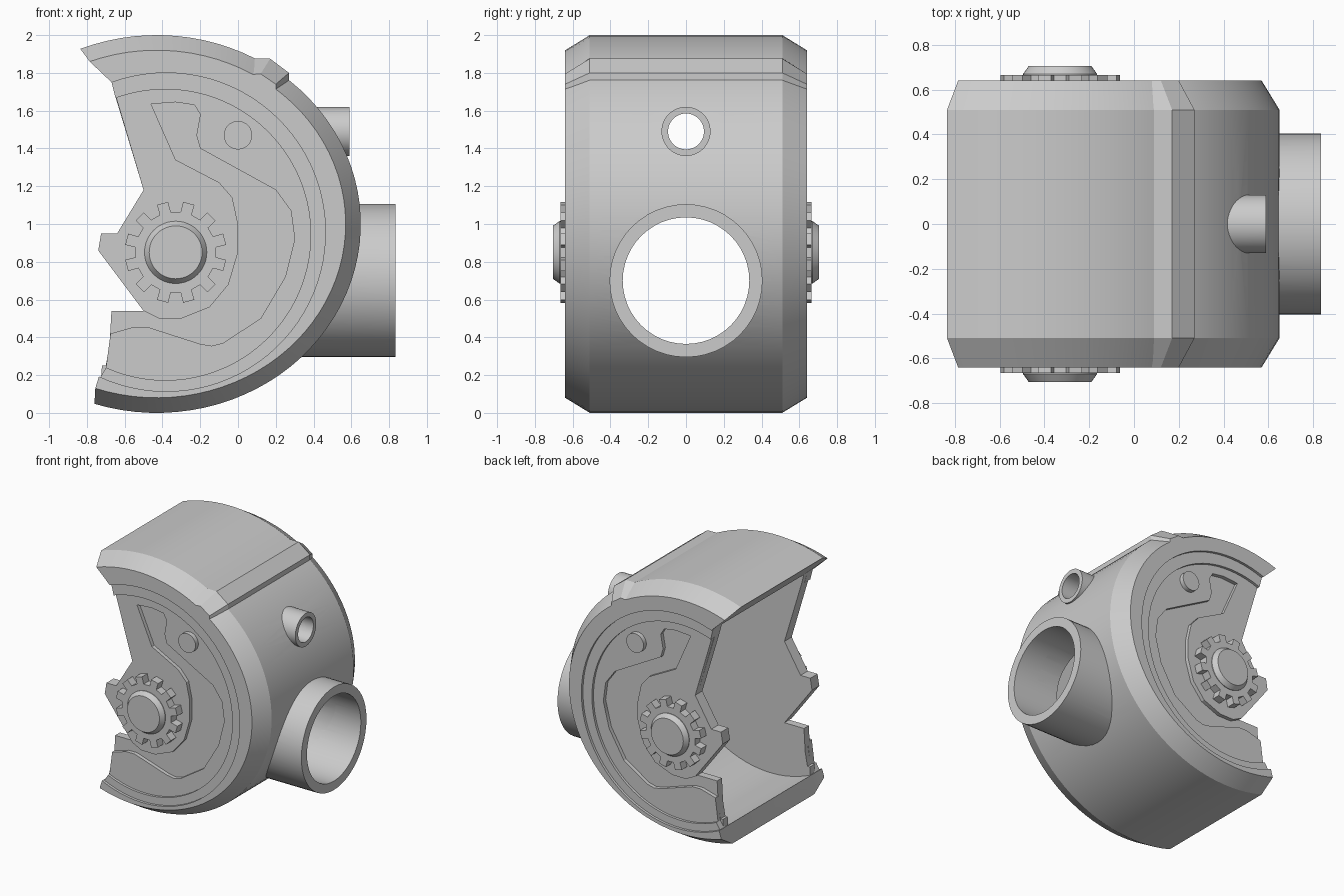
import bpy, bmesh
from math import cos, sin, radians, pi

if "Cube" in bpy.data.objects:
    bpy.data.objects.remove(bpy.data.objects["Cube"], do_unlink=True)

grey = bpy.data.materials.new("light grey")
grey.use_nodes = True
grey.diffuse_color = (0.6, 0.6, 0.6, 1)
grey.node_tree.nodes["Principled BSDF"].inputs["Base Color"].default_value = grey.diffuse_color


def loft(name, rings):
    """Closed solid through a list of rings with equal point counts."""
    bm = bmesh.new()
    loops = [[bm.verts.new(p) for p in ring] for ring in rings]
    count = len(loops[0])
    for a, b in zip(loops, loops[1:]):
        for i in range(count):
            j = (i + 1) % count
            bm.faces.new((a[i], a[j], b[j], b[i]))
    bm.faces.new(loops[0])
    bm.faces.new(loops[-1])
    bmesh.ops.recalc_face_normals(bm, faces=bm.faces[:])
    mesh = bpy.data.meshes.new(name)
    bm.to_mesh(mesh)
    bm.free()
    mesh.materials.append(grey)
    obj = bpy.data.objects.new(name, mesh)
    bpy.context.collection.objects.link(obj)
    return obj


def at_y(profile, y):
    return [(x, y, z) for x, z in profile]


def prism(name, profile, y0, y1):
    return loft(name, [at_y(profile, y0), at_y(profile, y1)])


def arc(center, rx, rz, start, end, steps=56):
    """Points on an elliptic arc in the side plane, angles in degrees."""
    angles = [radians(start + (end - start) * i / steps) for i in range(steps + 1)]
    return [(center[0] + rx * cos(a), center[1] + rz * sin(a)) for a in angles]


def circle(center, radius, steps=48):
    return arc(center, radius, radius, 0, 360, steps)[:-1]


def rod(name, radius, z, x0, x1):
    ring = circle((0, z), radius)
    return loft(name, [[(x, y, h) for y, h in ring] for x in (x0, x1)])


def cut(obj, cutters):
    bpy.context.view_layer.objects.active = obj
    for cutter in cutters:
        mod = obj.modifiers.new("cut", "BOOLEAN")
        mod.operation = "DIFFERENCE"
        mod.solver = "EXACT"
        mod.object = cutter
        bpy.ops.object.modifier_apply(modifier=mod.name)


DRUM = (-0.43, 1.0)
CAVITY = (-0.38, 0.957)
PANEL = (-0.385, 0.943)
HUB = (-0.33, 0.85)
EDGE, CHAMFER = 0.64, 0.51

# C-shaped drum shell with chamfered rims
inner = arc(CAVITY, 0.843, 0.843, 110, -115)
wide = arc(DRUM, 1.08, 1.0, -107.8, 112) + inner
narrow = arc(DRUM, 1.0, 0.92, -109, 110.8) + inner
shell = loft("drum_shell", [at_y(narrow, -EDGE), at_y(wide, -CHAMFER),
                            at_y(wide, CHAMFER), at_y(narrow, EDGE)])

# Raised ridge across the upper part of the drum
crest = [(0.08, 1.877), (0.17, 1.875), (0.27, 1.8), (0.27, 1.755), (0.1, 1.75)]
foot = [(0.06, 1.79), (0.12, 1.795), (0.2, 1.74), (0.2, 1.71), (0.05, 1.71)]
loft("ridge", [at_y(foot, -EDGE), at_y(crest, -CHAMFER),
               at_y(crest, CHAMFER), at_y(foot, EDGE)])

# Two pipes, opening into the cavity
hollow = prism("cavity_cutter", circle(CAVITY, 0.85, 96), -1, 1)
helpers = [hollow]
for name, radius, bore, z, end in (("large_pipe", 0.405, 0.335, 0.7, 0.835),
                                   ("small_pipe", 0.13, 0.095, 1.49, 0.59)):
    pipe = rod(name, radius, z, 0.05, end)
    bore_cutter = rod(name + "_cutter", bore, z, -0.1, 1.2)
    cut(pipe, [hollow, bore_cutter])
    cut(shell, [bore_cutter])
    helpers.append(bore_cutter)
for helper in helpers:
    bpy.data.objects.remove(helper, do_unlink=True)

# Side plate outlines
lug = [(-0.5, 0.54), (-0.74, 0.86), (-0.725, 0.95), (-0.64, 0.95), (-0.5, 1.18)]
lower_edge = [(-0.72, 0.25), (-0.7, 0.25), (-0.68, 0.36), (-0.67, 0.54)]
floor = arc(CAVITY, 0.85, 0.85, 110, -114) + lower_edge + lug + [(-0.645, 1.66)]
band = arc(CAVITY, 0.85, 0.85, 110, -114.5) + arc(PANEL, 0.77, 0.77, -114, 110)
pocket_outer = [(-0.675, 0.42), (-0.55, 0.455), (-0.48, 0.455), (-0.2, 0.365),
                (-0.14, 0.355), (-0.08, 0.37), (0.12, 0.5), (0.25, 0.72),
                (0.3, 0.92), (0.28, 1.07), (0.2, 1.18), (-0.2, 1.4),
                (-0.22, 1.47), (-0.2, 1.58), (-0.23, 1.63), (-0.33, 1.645),
                (-0.46, 1.635)]
pocket_inner = [(-0.33, 1.34), (-0.1, 1.22), (-0.03, 1.14), (0, 1), (0, 0.85),
                (-0.05, 0.68), (-0.15, 0.56), (-0.3, 0.5), (-0.42, 0.5)]
panel = arc(PANEL, 0.772, 0.772, 109.7, -114) + pocket_outer + pocket_inner + lug

# Gear outline with twelve square teeth
gear = []
for tooth in range(12):
    mid = 15 + 30 * tooth
    for radius, offset in ((0.215, -8), (0.27, -6.5), (0.27, 6.5), (0.215, 8)):
        a = radians(mid + offset)
        gear.append((HUB[0] + radius * cos(a), HUB[1] + radius * sin(a)))

# Both sides: stepped plates, button, gear and hub
for side, word in ((-1, "front"), (1, "back")):
    prism(word + "_pocket_floor", floor, side * CHAMFER, side * 0.57)
    prism(word + "_ring_step", band, side * 0.55, side * 0.62)
    prism(word + "_side_panel", panel, side * 0.55, side * 0.6)
    prism(word + "_button", circle((0, 1.47), 0.075), side * 0.59, side * 0.635)
    prism(word + "_gear", gear, side * 0.56, side * 0.665)
    loft(word + "_hub", [at_y(circle(HUB, r), side * y)
                         for r, y in ((0.165, 0.65), (0.165, 0.67), (0.14, 0.705))])

# Smooth curved surfaces, keep hard edges
bpy.ops.object.select_all(action="DESELECT")
for obj in bpy.context.collection.objects:
    if obj.type == "MESH" and grey.name in obj.data.materials:
        obj.select_set(True)
        bpy.context.view_layer.objects.active = obj
bpy.ops.object.shade_smooth_by_angle(angle=radians(25))
